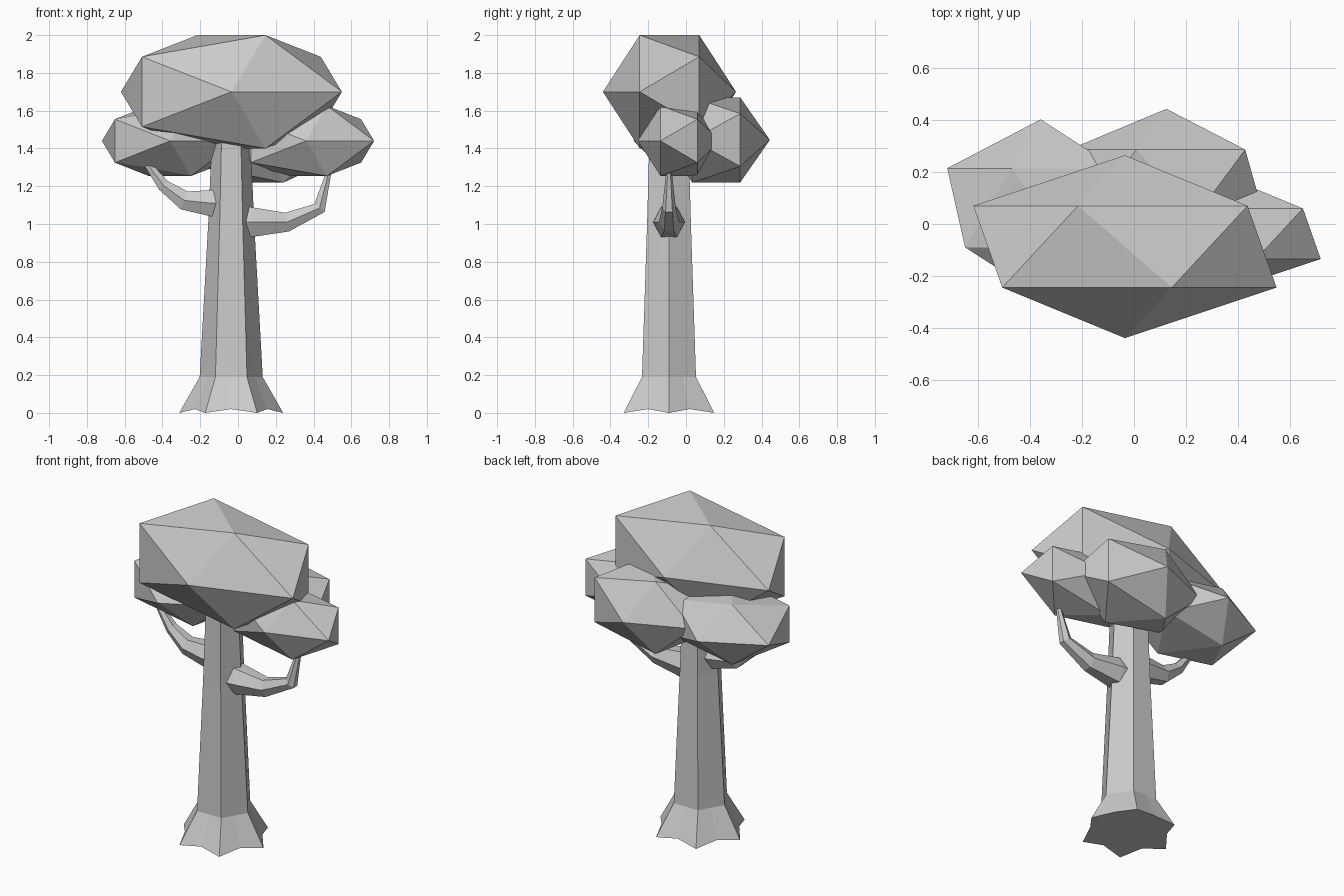
import bpy, bmesh, math
from mathutils import Vector, Matrix

if "Cube" in bpy.data.objects:
    bpy.data.objects.remove(bpy.data.objects["Cube"])


def finish(bm, name):
    bmesh.ops.recalc_face_normals(bm, faces=bm.faces)
    mesh = bpy.data.meshes.new(name)
    bm.to_mesh(mesh)
    bm.free()
    obj = bpy.data.objects.new(name, mesh)
    bpy.context.collection.objects.link(obj)
    return obj


def loft(name, rings):
    """Skin a list of equal-length point rings and cap both ends."""
    bm = bmesh.new()
    loops = [[bm.verts.new(p) for p in ring] for ring in rings]
    n = len(loops[0])
    for a, b in zip(loops, loops[1:]):
        for i in range(n):
            j = (i + 1) % n
            bm.faces.new((a[i], a[j], b[j], b[i]))
    bm.faces.new(loops[0])
    bm.faces.new(loops[-1])
    return finish(bm, name)


def foliage(name, centre, radii):
    """Stretched icosahedron with its poles along y."""
    bm = bmesh.new()
    m = (Matrix.Translation(centre) @ Matrix.Diagonal((*radii, 1))
         @ Matrix.Rotation(math.pi / 2, 4, 'X'))
    bmesh.ops.create_icosphere(bm, subdivisions=1, radius=1, matrix=m)
    return finish(bm, name)


def branch(name, path):
    """Tapered hexagonal tube bending in the xz plane; path = (x, z, radius)."""
    pts = [Vector((x, AXIS_Y, z)) for x, z, r in path]
    rings = []
    for i, (p, (x, z, r)) in enumerate(zip(pts, path)):
        t = (pts[min(i + 1, len(pts) - 1)] - pts[max(i - 1, 0)]).normalized()
        side = Vector((0, 1, 0))
        up = t.cross(side)
        rings.append([p + r * (math.cos(a) * side + 1.1 * math.sin(a) * up)
                      for a in (k * math.pi / 3 for k in range(6))])
    return loft(name, rings)


AXIS_X, AXIS_Y = -0.036, -0.09


def trunk_ring(rx, ry, z, mid=0.866, lift=0.0):
    """Hexagon with edge midpoints; mid < 0.866 pulls the midpoints inward."""
    ring = []
    for k in range(12):
        a, odd = k * math.pi / 6, k % 2
        s = mid if odd else 1
        ring.append((AXIS_X + s * rx * math.cos(a), AXIS_Y + s * ry * math.sin(a),
                     z + lift * odd))
    return ring


# Trunk with flared, rippled foot
loft("trunk", [
    trunk_ring(0.275, 0.277, 0.0, 0.80, 0.02),
    trunk_ring(0.167, 0.165, 0.19),
    trunk_ring(0.122, 0.134, 1.0),
    trunk_ring(0.100, 0.118, 1.5),
])

# Branches, starting inside the trunk
branch("right_branch", [(0.0, 1.01, 0.085), (0.07, 1.01, 0.083), (0.26, 1.01, 0.053),
                        (0.432, 1.085, 0.036), (0.487, 1.30, 0.012)])
branch("left_branch", [(-0.07, 1.11, 0.075), (-0.14, 1.11, 0.073), (-0.285, 1.125, 0.053),
                       (-0.395, 1.205, 0.034), (-0.485, 1.325, 0.018)])

# Foliage clumps
foliage("crown_foliage", (-0.035, -0.0875, 1.70), (0.654, 0.3525, 0.3525))
foliage("right_foliage", (0.36, -0.0375, 1.44), (0.403, 0.218, 0.218))
foliage("left_foliage", (-0.36, 0.0625, 1.44), (0.403, 0.341, 0.219))
foliage("back_foliage", (0.125, 0.16, 1.445), (0.42, 0.284, 0.265))
